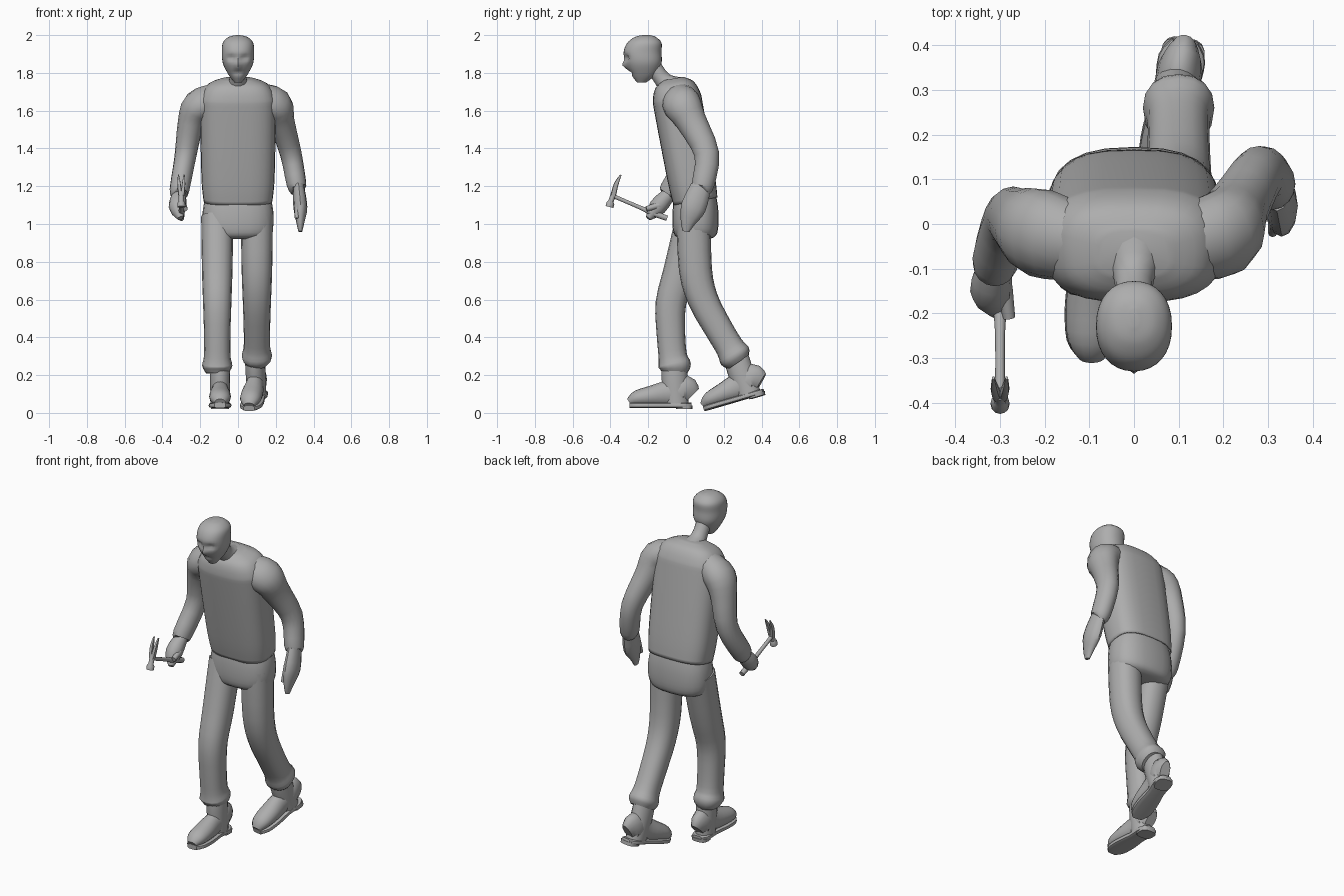
import bpy
import bmesh
import math
from mathutils import Vector, Matrix

default_cube = bpy.data.objects.get("Cube")
if default_cube:
    bpy.data.objects.remove(default_cube, do_unlink=True)

# One plain colour for the whole figure
grey = bpy.data.materials.new("plain grey")
grey.use_nodes = True
shade = .42
grey.diffuse_color = (shade, shade, shade, 1)
grey.node_tree.nodes["Principled BSDF"].inputs["Base Color"].default_value = grey.diffuse_color

UP = Vector((0, 0, 1))


def smooth_rings(rings, steps):
    """Run a Catmull-Rom curve through rings of x, y, z, half width, half depth."""
    rings = [Vector(ring) for ring in rings]
    result = []
    for i, (start, end) in enumerate(zip(rings, rings[1:])):
        before = rings[max(i - 1, 0)]
        after = rings[min(i + 2, len(rings) - 1)]
        leave, arrive = (end - before) / 2, (after - start) / 2
        for step in range(steps):
            t = step / steps
            blend = t * t * (3 - 2 * t)
            result.append(start.lerp(end, blend)
                          + leave * t * (1 - t) ** 2 - arrive * t * t * (1 - t))
    result.append(rings[-1])
    return result


def superellipse(value, power):
    return math.copysign(abs(value) ** (2 / power), value)


def loft(name, rings, sides=16, steps=3, power=2, normal=None,
         open_start=False, place=None, sculpt=None, sharp_angle=50):
    """Skin rounded cross-sections along a path."""
    rings = smooth_rings(rings, steps)
    centres = [ring.to_3d() for ring in rings]
    centres = [Vector(ring[:3]) for ring in rings]
    bm = bmesh.new()
    loops = []
    for i, (ring, centre) in enumerate(zip(rings, centres)):
        ahead = centres[min(i + 1, len(centres) - 1)]
        behind = centres[max(i - 1, 0)]
        along = normal or (ahead - behind).normalized()
        across = Vector((1, 0, 0))
        across = (across - along * across.dot(along)).normalized()
        outward = along.cross(across)
        half_width, half_depth = ring[3:]
        loop = []
        for k in range(sides):
            turn = math.tau * k / sides
            point = (centre
                     + across * half_width * superellipse(math.cos(turn), power)
                     + outward * half_depth * superellipse(math.sin(turn), power))
            if sculpt:
                point = sculpt(point)
            if place:
                point = place @ point
            loop.append(bm.verts.new(point))
        loops.append(loop)
    for low, high in zip(loops, loops[1:]):
        for k in range(sides):
            following = (k + 1) % sides
            bm.faces.new((low[k], low[following], high[following], high[k]))
    if not open_start:
        bm.faces.new(loops[0])
    bm.faces.new(loops[-1])
    bmesh.ops.recalc_face_normals(bm, faces=bm.faces)
    mesh = bpy.data.meshes.new(name)
    bm.to_mesh(mesh)
    bm.free()
    mesh.materials.append(grey)
    part = bpy.data.objects.new(name, mesh)
    bpy.context.collection.objects.link(part)
    bpy.ops.object.select_all(action="DESELECT")
    part.select_set(True)
    bpy.context.view_layer.objects.active = part
    bpy.ops.object.shade_smooth_by_angle(angle=math.radians(sharp_angle))
    return part


def limb(name, path, radii, depth=1, **style):
    """Loft along joints with one radius each; depth flattens or deepens it."""
    loft(name, [(*joint, radius, radius * depth) for joint, radius in zip(path, radii)], **style)


def side_path(x, *pairs):
    """Path of y, z pairs kept in one upright plane."""
    return [(x, y, z) for y, z in pairs]


# Head with eye sockets, brow, nose and mouth pressed into the face
def face(point):
    if point.y > -.24:
        return point

    def bump(x, z, width, height):
        return math.exp(-((abs(point.x) - x) / width) ** 2 - ((point.z - z) / height) ** 2)

    socket = bump(.035, 1.88, .02, .015)
    nose = bump(0, 1.84, .015, .02)
    mouth = bump(0, 1.8, .03, .01)
    return point + Vector((0, .02 * socket - .02 * nose + .01 * mouth, 0))


head_profile = [  # height, front, back, half width
    (1.75, -.26, -.21, .02), (1.79, -.29, -.16, .05), (1.85, -.32, -.13, .08),
    (1.91, -.33, -.13, .085), (1.96, -.31, -.13, .08), (1.99, -.27, -.16, .05),
    (2, -.23, -.19, .01)]
loft("head", [(0, (front + back) / 2, z, width, (back - front) / 2)
              for z, front, back, width in head_profile],
     sides=32, steps=5, power=2.2, normal=UP, sculpt=face)
limb("neck", side_path(0, (-.06, 1.71), (-.12, 1.76), (-.17, 1.83)), (.08, .046, .042))

# Shirt, leaning forward, open at the hem and closing over the shoulders
hem_height = 1.12
shirt_sizes = [(hem_height, .91), (1.25, .97), (1.6, 1), (1.68, .97), (1.74, .77), (1.77, .4)]
shirt = loft("shirt", [(0, .05 - .18 * (z - hem_height), z, .2 * size, .13 * size)
                       for z, size in shirt_sizes],
             sides=28, steps=4, power=2.8, open_start=True)
cloth = shirt.modifiers.new("cloth thickness", "SOLIDIFY")
cloth.thickness = .008

# Sleeves, shoulder to cuff
sleeve_paths = {
    "left": [(.12, -.04, 1.66), (.2, -.02, 1.63), (.23, .03, 1.54),
             (.28, .11, 1.37), (.31, .09, 1.21), (.32, .08, 1.18)],
    "right": [(-.13, -.04, 1.66), (-.21, -.02, 1.62), (-.25, 0, 1.53),
              (-.28, .01, 1.35), (-.31, -.08, 1.18), (-.31, -.1, 1.15)]}
for side, path in sleeve_paths.items():
    limb(side + "_sleeve", path, (.08, .088, .07, .057, .052, .04), depth=1.15)

# Hands: the left hangs open, the right is a fist
limb("left_hand", [(.32, .08, 1.2), (.33, .04, 1.09), (.33, .01, 1.01), (.33, 0, .96)],
     (.03, .037, .022, .01), depth=1.8, sides=12)
limb("right_hand", [(-.31, -.08, 1.17), (-.32, -.15, 1.09), (-.305, -.2, 1.03)],
     (.034, .047, .015), sides=12)
limb("left_thumb", [(.32, .01, 1.12), (.31, -.02, 1.03)], (.02, .01), sides=8)
limb("right_thumb", [(-.29, -.14, 1.1), (-.28, -.21, 1.08)], (.018, .014), sides=8)

# Trousers: seat and two legs in mid stride, ending in cuffs
seat_profile = [(1.2, .8), (1.1, .97), (1, 1), (.94, .9), (.92, .6)]
loft("trouser_seat", [(0, .05, z, .188 * size, .122 * size) for z, size in seat_profile],
     sides=24, power=2.5, normal=UP)
leg_paths = {
    "left": side_path(.1, (.04, 1.04), (.05, .76), (.09, .6), (.17, .45),
                      (.23, .35), (.26, .3), (.28, .27)),
    "right": side_path(-.11, (.04, 1.04), (-.03, .76), (-.08, .58), (-.08, .42),
                       (-.07, .3), (-.06, .25), (-.06, .21))}
for side, path in leg_paths.items():
    limb(side + "_trouser_leg", path, (.085, .081, .075, .07, .07, .08, .06),
         depth=1.08, power=2.3)

# Boots: one shape placed twice, with upper and sole sharing an outline
boot_outline = [(-.24, .03), (-.2, .056), (-.12, .06), (-.03, .05), (.05, .053), (.09, .03)]


def boot(side, place):
    limb(side + "_boot_shaft", side_path(0, (0, .24), (0, .16), (.01, .02)),
         (.051, .053, .05), depth=1.3, place=place)
    upper = []
    for y, width in boot_outline:
        height = (.075 + y / 6) * min(1, width / .05)
        upper.append((0, y, .015 + height, width * .95, height))
    loft(side + "_boot_upper", upper, place=place)
    loft(side + "_boot_sole", [(0, y, .02, width, .014) for y, width in boot_outline],
         power=4, place=place, sharp_angle=35)
    limb(side + "_boot_heel", side_path(0, (.05, .02), (.05, 0)), (.05, .048),
         depth=.9, steps=1, power=3, place=place)


boot("right", Matrix.Translation((-.095, -.06, .02)))
boot("left", Matrix.Translation((.1, .33, .07))
     @ Matrix.Rotation(math.radians(-10), 4, "Z") @ Matrix.Rotation(math.radians(16), 4, "X"))

# Claw hammer held in the right hand
grip = -.3
limb("hammer_handle", side_path(grip, (-.1, 1.03), (-.18, 1.06), (-.25, 1.09), (-.39, 1.15)),
     (.015, .016, .011, .011), sides=10)
limb("hammer_poll", side_path(grip, (-.405, 1.09), (-.4, 1.11), (-.397, 1.12), (-.38, 1.17)),
     (.021, .021, .014, .015), sides=12, steps=1, sharp_angle=35)
for side, direction in (("left", 1), ("right", -1)):
    limb("hammer_claw_" + side,
         [(grip + direction * spread, y, z) for spread, y, z in
          ((.006, -.385, 1.15), (.012, -.37, 1.21), (.015, -.345, 1.26))],
         (.01, .009, .003), depth=1.4, sides=8, power=3)
